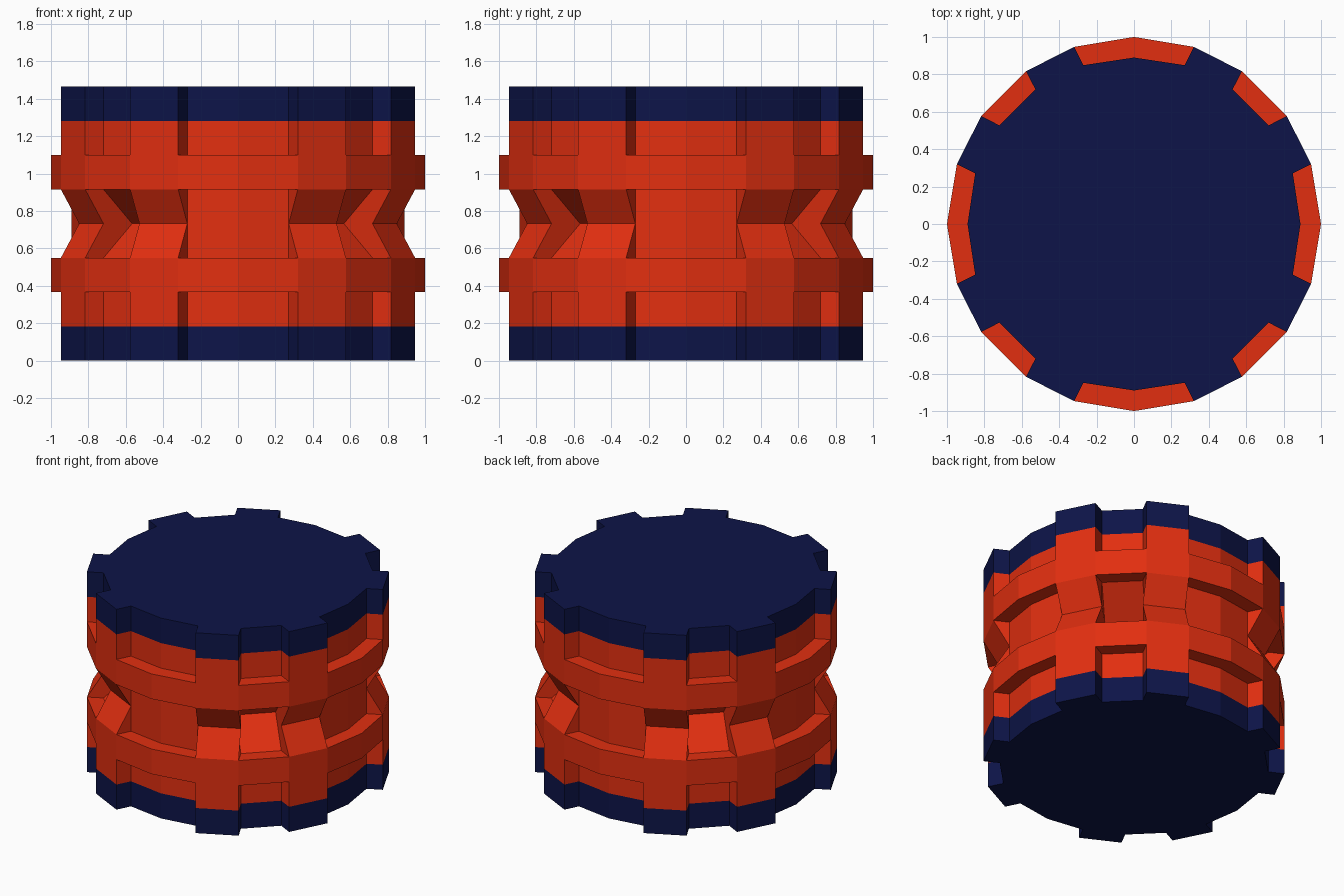
import bpy, bmesh

if "Cube" in bpy.data.objects:
    bpy.data.objects.remove(bpy.data.objects["Cube"])

H = 1.464 / 8          # layer height
DEEP = 0.153           # extra inset of the diagonal pockets at mid-height (x and y)


def quarter_turns(points):
    """Repeat a quarter outline four times around z."""
    out = []
    for _ in range(4):
        out += points
        points = [(-y, x) for x, y in points]
    return out


# Outline points of one quarter: wide notch, tooth, narrow notch, tooth
T1, T2, T3, T4 = (0.947, 0.32), (0.817, 0.577), (0.577, 0.817), (0.32, 0.947)
A0, AC, A1 = (0.849, -0.271), (0.89, 0.0), (0.849, 0.271)
B1, B2 = (0.719, 0.527), (0.527, 0.719)
D1, D2 = [(x - DEEP, y - DEEP) for x, y in (B1, B2)]

GEAR = quarter_turns([A0, AC, A1, T1, T2, B1, B2, T3, T4])
RING = quarter_turns([(0.947, -0.32), (1.0, 0.0), T1, T1, T2, T2, T3, T3, T4])
WAIST = quarter_turns([A0, AC, A1, A1, B1, D1, D2, B2, (0.271, 0.849)])


def material(name, color):
    mat = bpy.data.materials.new(name)
    mat.diffuse_color = color
    mat.use_nodes = True
    mat.node_tree.nodes["Principled BSDF"].inputs["Base Color"].default_value = mat.diffuse_color
    return mat


def loft(name, layers, mat, cap_bottom=False, cap_top=False):
    """Skin a stack of (outline, z) layers; coincident points are merged."""
    bm = bmesh.new()
    rows = [[bm.verts.new((x, y, z)) for x, y in outline] for outline, z in layers]
    n = len(rows[0])
    for low, high in zip(rows, rows[1:]):
        for i in range(n):
            j = (i + 1) % n
            bm.faces.new((low[i], low[j], high[j], high[i]))
    if cap_bottom:
        bm.faces.new(rows[0][::-1])
    if cap_top:
        bm.faces.new(rows[-1])
    bmesh.ops.remove_doubles(bm, verts=bm.verts[:], dist=0.0005)
    mesh = bpy.data.meshes.new(name)
    bm.to_mesh(mesh)
    bm.free()
    mesh.materials.append(mat)
    bpy.context.collection.objects.link(bpy.data.objects.new(name, mesh))


red = material("red", (0.76, 0.028, 0.005, 1))
navy = material("navy", (0.004, 0.007, 0.065, 1))

# Dark toothed end plates
loft("bottom_plate", [(GEAR, 0), (GEAR, H)], navy, cap_bottom=True)
loft("top_plate", [(GEAR, 7 * H), (GEAR, 8 * H)], navy, cap_top=True)

# Red body: notched ends, two full rings and a pinched waist between them
loft("body", [
    (GEAR, H), (GEAR, 2 * H),
    (RING, 2 * H), (RING, 3 * H),
    (GEAR, 3 * H), (WAIST, 4 * H), (GEAR, 5 * H),
    (RING, 5 * H), (RING, 6 * H),
    (GEAR, 6 * H), (GEAR, 7 * H),
], red)
